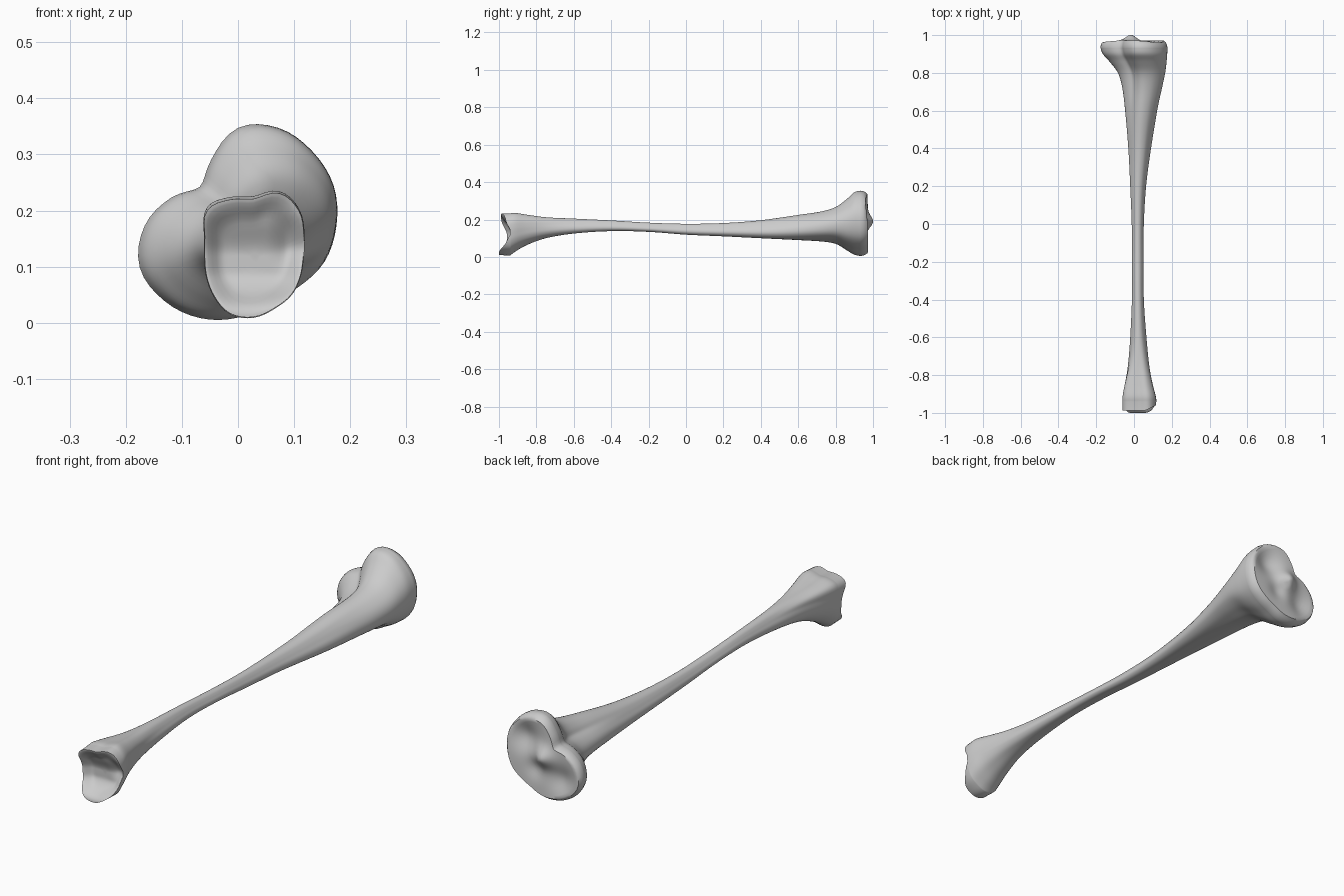
import bpy, bmesh, math

if "Cube" in bpy.data.objects:
    bpy.data.objects.remove(bpy.data.objects["Cube"], do_unlink=True)

SIDES = 64     # points around the bone
STEPS = 5      # rings between two stations

# Outline radii at equal angles, counter-clockwise from +x
KNEE = [98, 103, 104, 104, 96, 70, 54, 72, 93, 106, 104, 98, 90, 82, 85, 93]
ANKLE = [51, 56, 66, 70, 59, 63, 67, 54, 50, 52, 57, 63, 62, 57, 55, 52]
SHAFT = [10 + math.cos(3 * (math.tau * i / 16 + math.pi / 6)) for i in range(16)]

# Stations along the bone: y, left x, right x, low z, high z
STATIONS = [
    (-.94, -.062, .119, .008, .233), (-.91, -.06, .115, .03, .235),
    (-.85, -.05, .1, .064, .226), (-.75, -.033, .082, .1, .214),
    (-.6, -.02, .066, .125, .205), (-.4, -.011, .052, .138, .195),
    (-.2, -.01, .05, .134, .183), (0, -.012, .052, .119, .177),
    (.2, -.02, .064, .11, .181), (.4, -.03, .09, .1, .196),
    (.6, -.047, .124, .09, .225), (.72, -.062, .15, .083, .243),
    (.8, -.085, .166, .07, .267), (.86, -.13, .173, .035, .31),
    (.9, -.165, .176, .012, .346), (.935, -.178, .177, .005, .354),
]


def spline(a, b, c, d, t):
    return b + t * (c - a + t * (2*a - 5*b + 4*c - d + t * (3*(b - c) + d - a))) / 2


def smooth(lo, hi, v):
    t = max(0, min(1, (v - lo) / (hi - lo)))
    return t * t * (3 - 2 * t)


def outline(radii):
    """Smooth closed outline, fitted to a unit square."""
    n = len(radii)
    pts = []
    for k in range(SIDES):
        i, t = divmod(k * n / SIDES, 1)
        r = spline(*(radii[(int(i) + j) % n] for j in (-1, 0, 1, 2)), t)
        a = math.tau * k / SIDES
        pts.append((r * math.cos(a), r * math.sin(a)))
    lo = [min(p[j] for p in pts) for j in (0, 1)]
    hi = [max(p[j] for p in pts) for j in (0, 1)]
    return [tuple((p[j] - lo[j]) / (hi[j] - lo[j]) for j in (0, 1)) for p in pts]


def bump(x, z, cx, cz, size):
    return math.exp(-((x - cx) ** 2 + (z - cz) ** 2) / size ** 2)


def knee_face(x, z, s):
    """Plateau with two shallow cups and a raised middle."""
    y = .972 + .06 * min(0, x + .06)
    y -= .028 * bump(x, z, .08, .25, .06) + .02 * bump(x, z, -.09, .11, .055)
    return y + .03 * bump(x, z, -.015, .19, .04) - .012 * bump(x, z, .03, .13, .04)


def ankle_face(x, z, s):
    """Cupped joint face with a projecting low tip."""
    rim = -.958 - .042 * smooth(.09, .02, z) - .03 * smooth(.12, .2, z)
    rim += .025 * smooth(.05, .12, x) * smooth(.08, .14, z)
    return rim + .024 * smooth(1, .6, s) * smooth(.0, .06, z)


knee, ankle, shaft = outline(KNEE), outline(ANKLE), outline(SHAFT)


def section(y, x0, x1, z0, z1):
    """Cross-section blended from the shaft to the nearer joint."""
    end, w = (knee, smooth(.4, .92, y)) if y > 0 else (ankle, smooth(-.55, -.9, y))
    ring = []
    for (u, v), (p, q) in zip(shaft, end):
        u, v = u + (p - u) * w, v + (q - v) * w
        ring.append((x0 + (x1 - x0) * u, y, z0 + (z1 - z0) * v))
    return ring


def cap_rings(ring, face, centre, scales):
    """Rings that close an end over its joint face."""
    cx, cz = centre
    rings = []
    for s in scales:
        pts = [(cx + (x - cx) * s, cz + (z - cz) * s) for x, y, z in ring]
        rings.append([(x, face(x, z, s), z) for x, z in pts])
    return rings


# Shaft rings
rings = []
last = len(STATIONS) - 1
for i in range(last):
    near = [STATIONS[max(0, min(last, i + j))] for j in (-1, 0, 1, 2)]
    for k in range(STEPS):
        rings.append(section(*(spline(*col, k / STEPS) for col in zip(*near))))
rings.append(section(*STATIONS[-1]))

# Rounded plateau edge, then both joint faces
edge = rings[-1]
lip = [[(x * s, y + d, .17 + (z - .17) * s) for x, y, z in edge]
       for s, d in ((.985, .014), (.95, .026))]
inner = [k / 12 for k in range(11, 0, -1)]
top = lip + cap_rings(edge, knee_face, (0, .17), [.9] + inner[1:])
tip = cap_rings(rings[0], ankle_face, (.03, .115), [.985, .95] + inner)
rings = tip[::-1] + rings + top

# Skin the rings
bm = bmesh.new()
loops = [[bm.verts.new(p) for p in ring] for ring in rings]
for a, b in zip(loops, loops[1:]):
    for k in range(SIDES):
        n = (k + 1) % SIDES
        bm.faces.new((a[k], a[n], b[n], b[k]))
bm.faces.new(loops[0])
bm.faces.new(loops[-1])
bmesh.ops.recalc_face_normals(bm, faces=bm.faces)
mesh = bpy.data.meshes.new("leg_bone")
bm.to_mesh(mesh)
bm.free()

# Bone material
grey = (.6, .6, .6, 1)
mat = bpy.data.materials.new("bone_grey")
mat.use_nodes = True
mat.diffuse_color = grey
mat.node_tree.nodes["Principled BSDF"].inputs["Base Color"].default_value = grey
mesh.materials.append(mat)

bone = bpy.data.objects.new("leg_bone", mesh)
bpy.context.collection.objects.link(bone)
bpy.context.view_layer.objects.active = bone
bone.select_set(True)
bpy.ops.object.shade_smooth_by_angle(angle=math.radians(50))
